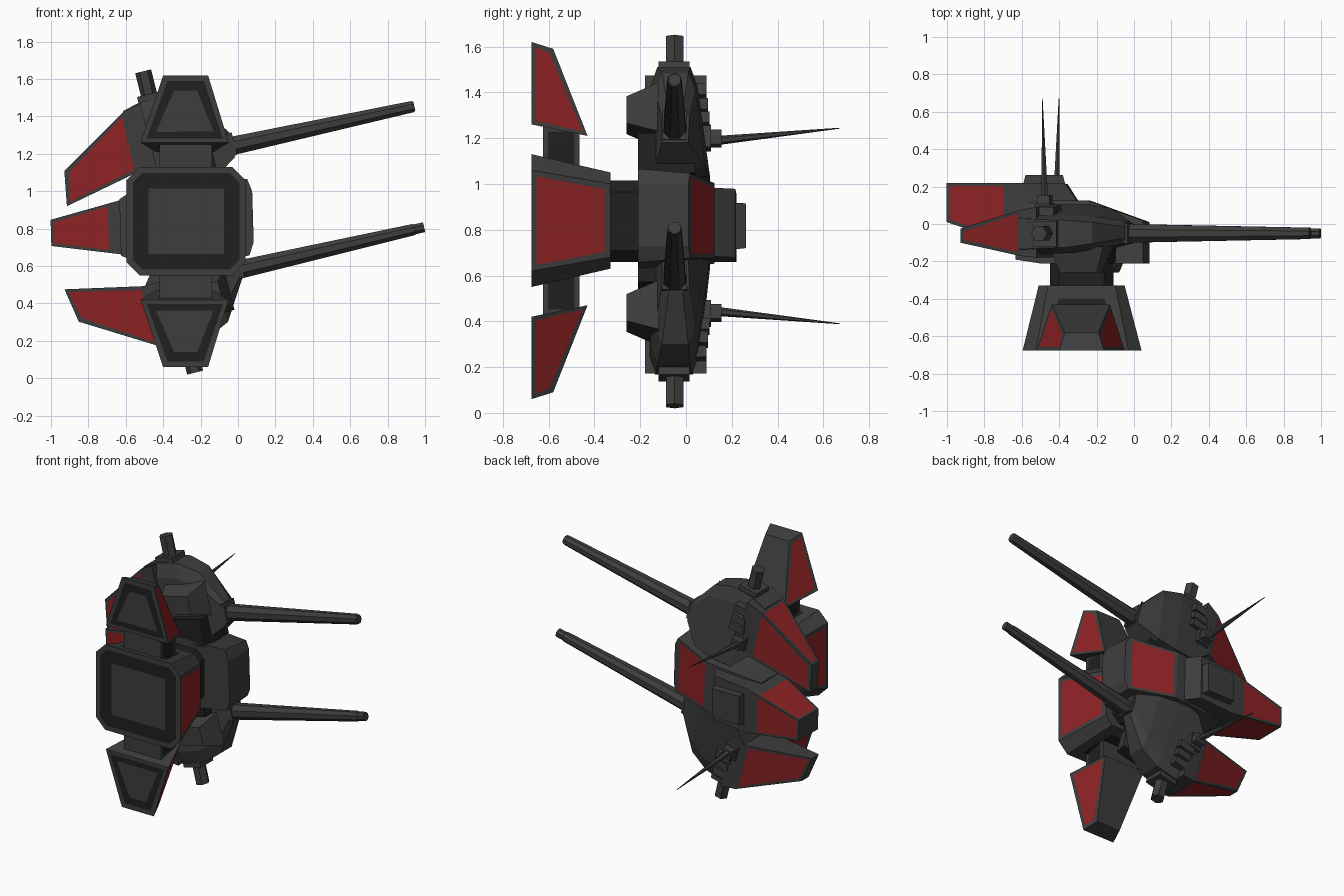
import bpy, bmesh, math
from mathutils import Vector

if "Cube" in bpy.data.objects:
    bpy.data.objects.remove(bpy.data.objects["Cube"])


def material(name, rgb):
    m = bpy.data.materials.new(name)
    m.diffuse_color = (*rgb, 1)
    m.use_nodes = True
    m.node_tree.nodes["Principled BSDF"].inputs["Base Color"].default_value = m.diffuse_color
    return m


MATS = [material("hull_grey", (0.047, 0.047, 0.047)),
        material("panel_red", (0.27, 0.016, 0.018)),
        material("charcoal", (0.014, 0.014, 0.014))]
GREY, RED, DARK = 0, 1, 2


def loft(name, rings, mat=GREY, red=(), inset=0.025, nozzle=None, dark=(), dark_inset=.07):
    """Skin closed rings; red / dark = (segment, side) faces that get an inset panel."""
    bm = bmesh.new()
    vs = [[bm.verts.new(p) for p in r] for r in rings]
    n = len(rings[0])
    panels = []
    front = bm.faces.new(vs[0])
    bm.faces.new(vs[-1])
    for s in range(len(vs) - 1):
        for i in range(n):
            j = (i + 1) % n
            f = bm.faces.new((vs[s][i], vs[s][j], vs[s + 1][j], vs[s + 1][i]))
            if (s, i) in red:
                panels.append((f, RED, inset))
            elif (s, i) in dark:
                panels.append((f, DARK, dark_inset))
    for f in bm.faces:
        f.material_index = mat
    bmesh.ops.recalc_face_normals(bm, faces=bm.faces[:])
    for f, colour, width in panels:
        bmesh.ops.inset_individual(bm, faces=[f], thickness=width)
        f.material_index = colour
    if nozzle:  # dark band with a lighter centre on the front face
        bmesh.ops.inset_individual(bm, faces=[front], thickness=nozzle[0])
        front.material_index = DARK
        r = bmesh.ops.inset_individual(bm, faces=[front], thickness=nozzle[1])
        for f in r["faces"]:
            f.material_index = DARK
        front.material_index = GREY
    me = bpy.data.meshes.new(name)
    bm.to_mesh(me)
    bm.free()
    for m in MATS:
        me.materials.append(m)
    ob = bpy.data.objects.new(name, me)
    bpy.context.collection.objects.link(ob)
    return ob


def rect(x0, x1, z0, z1, y, c=0.0):
    """Rectangle in the xz plane with optional cut corners."""
    if not c:
        return [(x0, y, z0), (x1, y, z0), (x1, y, z1), (x0, y, z1)]
    return [(x0 + c, y, z0), (x1 - c, y, z0), (x1, y, z0 + c), (x1, y, z1 - c),
            (x1 - c, y, z1), (x0 + c, y, z1), (x0, y, z1 - c), (x0, y, z0 + c)]


def tube(name, stops, sides=8, mat=GREY):
    """Tapered rod through (point, radius) stops on a straight axis."""
    pts = [Vector(p) for p, _ in stops]
    q = (pts[-1] - pts[0]).to_track_quat('Z', 'Y')
    rings = []
    for p, (_, r) in zip(pts, stops):
        rings.append([p + q @ Vector((r * math.cos(a), r * math.sin(a), 0))
                      for a in (2 * math.pi * (i + .5) / sides for i in range(sides))])
    return loft(name, rings, mat)


# --- main engine, neck
loft("main_engine", [rect(-.595, .04, .55, 1.13, -.675, .07),
                     rect(-.51, -.05, .63, 1.05, -.33, .05)],
     red={(0, 2), (0, 6)}, inset=.035, nozzle=(.035, .09),
     dark={(0, 0), (0, 4)}, dark_inset=.09)
loft("engine_neck", [rect(-.45, -.11, .66, 1.015, -.35, .05),
                     rect(-.45, -.11, .66, 1.015, -.19, .05)], DARK)

# --- upper and lower side engines, mirrored about z = 0.84
for tag, flip in (("upper", False), ("lower", True)):
    def E(p):
        return (p[0], p[1], 1.68 - p[2] if flip else p[2])
    front = [(-.52, -.675, 1.26), (-.05, -.675, 1.26), (-.16, -.675, 1.62), (-.40, -.675, 1.62)]
    back = [(-.44, -.43, 1.21), (-.13, -.43, 1.21), (-.19, -.58, 1.59), (-.37, -.58, 1.59)]
    loft(tag + "_engine", [[E(p) for p in front], [E(p) for p in back]],
         red={(0, 1), (0, 3)}, inset=.028, nozzle=(.038, .062))
    loft(tag + "_engine_strut", [[E(p) for p in rect(-.42, -.14, 1.05, 1.25, y)]
                                 for y in (-.625, -.465)],
         dark={(0, 1), (0, 3)}, dark_inset=.03)


# --- hull and nose: sections along x, slightly tilted
def section(x, y0, y1, hz, c=0.0):
    zc = .835 + .08 * (x + .28)
    return [(x + .03 * hz, y0, zc - hz), (x - .03 * hz, y0, zc + hz),
            (x - .03 * hz, y1, zc + hz - c), (x + .03 * hz, y1, zc - hz + c)]


loft("hull", [section(.08, -.21, .01, .135), section(.055, -.21, .018, .205, .02),
              section(-.24, -.21, .125, .225, .06), section(-.5, -.21, .125, .225, .06),
              section(-.63, -.19, .1, .15)], red={(1, 2)}, inset=.028)
loft("nose", [section(-.30, -.05, .12, .15), section(-.36, -.1, .215, .15),
              section(-.60, -.12, .22, .15), section(-.68, -.094, .22, .134),
              section(-1.0, .01, .22, .07)],
     red={(3, 0), (3, 1), (3, 2), (3, 3)}, inset=.022)
loft("rear_hatch", [rect(-.6, -.36, .71, .92, .18), rect(-.58, -.38, .72, .915, .262)])

# --- two weapon pods, mirrored about an axis tilted 14 degrees
CO, SI = math.cos(math.radians(14)), math.sin(math.radians(14))
GUNS = {"upper": ((-.06, -.05, 1.236), (.99, -.05, 1.465)),
        "lower": ((-.02, -.05, .575), (.995, -.05, .808))}
# pod body sections: u, v low, v high, front y, back y low, back y high
SECTIONS = [(-.25, .31, .635, -.165, .085, .05), (-.15, .18, .66, -.16, .105, .045),
            (.01, .16, .655, -.155, .105, .04), (.14, .17, .595, -.135, .085, .03),
            (.27, .25, .39, -.105, .01, .005)]


def make_pod(tag, flip):
    def P(u, y, v):
        a, b = (u - .12, .9 - v) if flip else (u, .9 + v)
        return Vector((a * CO - b * SI, y, a * SI + b * CO))

    def box(name, u0, u1, y0, y1, v0, v1, mat=GREY, taper=0.0):
        rings = []
        for y, t in ((y0, taper), (y1, 0)):
            rings.append([P(u0 + t, y, v0 + t), P(u1 - t, y, v0 + t),
                          P(u1 - t, y, v1 - t), P(u0 + t, y, v1 - t)])
        loft(tag + "_" + name, rings, mat)

    # body: wedge narrowing towards the gun, with bevelled front and outer edge
    rings = []
    for u, v0, v1, y0, y1, y2 in SECTIONS:
        t = .18 * (v1 - v0)
        rings.append([P(u, y0, v0), P(u, y0, v1 - t), P(u, y0 + .03, v1),
                      P(u, y2 - .02, v1), P(u, y2 + .01, v1 - t), P(u, y1, v0)])
    loft(tag + "_pod_body", rings)

    # wing with red panels on front, outer edge and back
    root = [(-.15, -.18, .30), (-.15, -.18, .655), (-.15, .09, .655), (-.15, .09, .30)]
    mid = [(-.25, -.175, .30), (-.25, -.17, .63), (-.25, .075, .63), (-.25, .085, .30)]
    tip = [(-.665, -.1, .214), (-.633, -.1, .40), (-.633, -.025, .40), (-.665, -.025, .214)]
    loft(tag + "_wing", [[P(*p) for p in r] for r in (root, mid, tip)],
         red={(1, 0), (1, 1), (1, 2)}, inset=.026)

    # front block, link to hull, dark mount
    box("front_block", -.11, .19, -.26, -.12, .32, .54, GREY, .05)
    box("hull_link", -.06, .16, -.21, .04, .14, .32, DARK)
    box("gun_mount", .12, .285, -.105, .005, .26, .385)

    # outer barrel on its square flange
    box("barrel_flange", -.16, -.03, -.12, .015, .6, .69)
    tube(tag + "_outer_barrel", [(P(-.095, -.05, .66), .044), (P(-.095, -.05, .815), .044)], 6)

    # back blocks and antenna
    for i, v in enumerate((.575, .51, .45)):
        box("back_block_%d" % i, -.16 - .01 * i, -.07, .0, .09 + .006 * i, v - .025, v + .025)
    box("antenna_base", -.215, -.13, .0, .11, .33, .43)
    box("antenna_socket", -.205, -.14, .1, .155, .345, .41)
    tube(tag + "_antenna", [(P(-.175, .14, .37), .02), (P(-.175, .67, .425), .002)], 6)

    # long gun
    a, b = (Vector(p) for p in GUNS[tag])
    tube(tag + "_long_gun", [(a, .054), (a.lerp(b, .945), .033), (a.lerp(b, .95), .029),
                             (b.lerp(a, .045) if tag == "upper" else b, .029)], 8)


make_pod("upper", False)
make_pod("lower", True)
